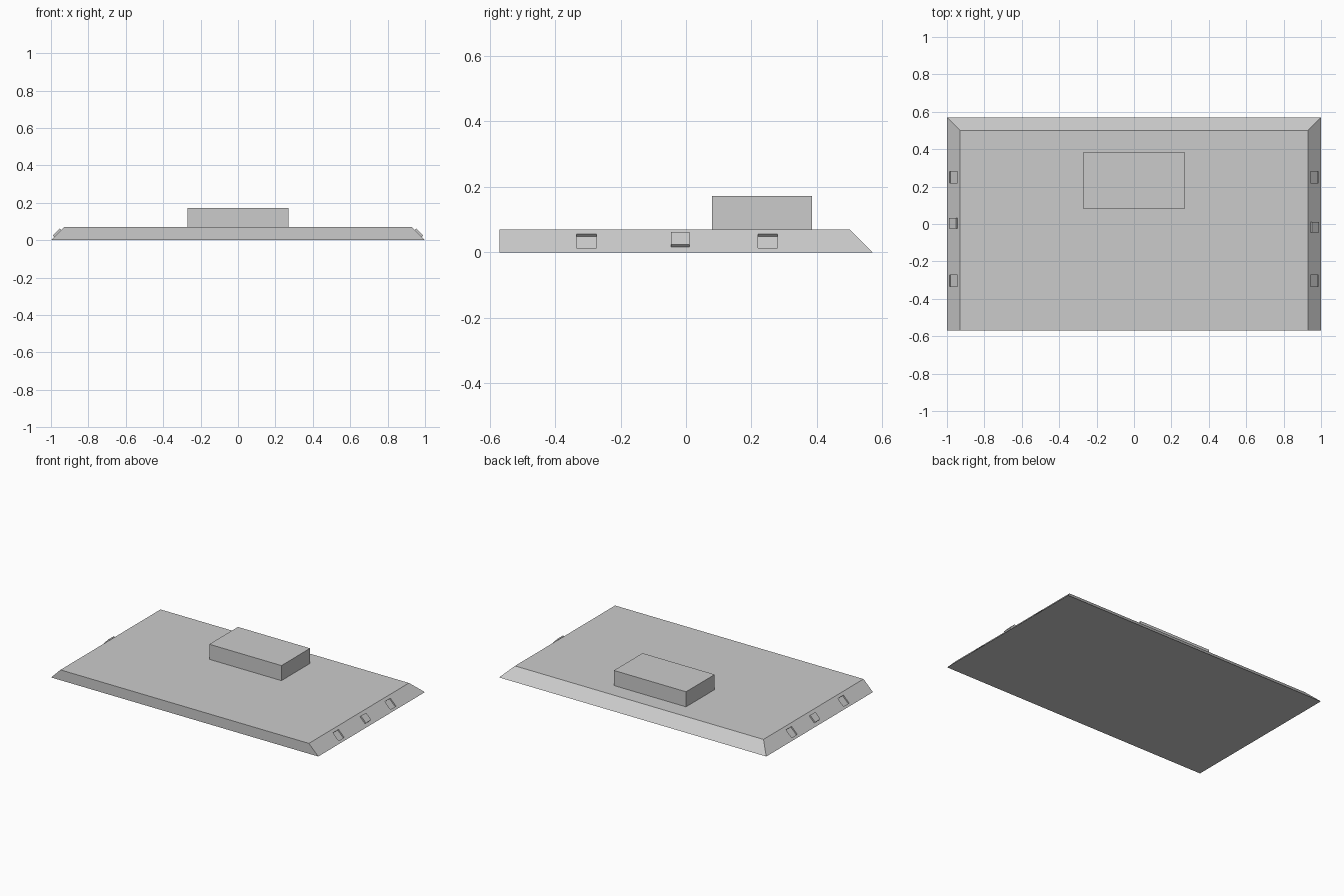
import bpy
import bmesh
from math import pi
from mathutils import Matrix, Vector

if "Cube" in bpy.data.objects:
    bpy.data.objects.remove(bpy.data.objects["Cube"], do_unlink=True)

HALF_X, HALF_Y, HEIGHT, SLOPE = 1.0, 0.57, 0.07, 0.07

grey = bpy.data.materials.new("plain_grey")
grey.use_nodes = True
colour = (0.6, 0.6, 0.6, 1)
grey.diffuse_color = colour
grey.node_tree.nodes["Principled BSDF"].inputs["Base Color"].default_value = colour


def add_object(name, bm):
    mesh = bpy.data.meshes.new(name)
    bm.to_mesh(mesh)
    bm.free()
    mesh.materials.append(grey)
    obj = bpy.data.objects.new(name, mesh)
    bpy.context.collection.objects.link(obj)
    return obj


def box(name, centre, size, tilt=0):
    bm = bmesh.new()
    matrix = (Matrix.Translation(centre) @ Matrix.Rotation(tilt, 4, "Y")
              @ Matrix.Diagonal((*size, 1)))
    bmesh.ops.create_cube(bm, size=1, matrix=matrix)
    return add_object(name, bm)


def side_box(name, side, y, z, size):
    # Box lying on a sloping side, centred on the slope's surface
    return box(name, Vector((side * (HALF_X - z), y, z)), size, side * pi / 4)


# Hull: vertical front, sloping back and sides
bm = bmesh.new()
bmesh.ops.create_cube(bm, size=1, matrix=Matrix.Translation((0, 0, 0.5)))
for v in bm.verts:
    top = v.co.z > 0.5
    inset = SLOPE if top else 0
    v.co.x *= 2 * (HALF_X - inset)
    v.co.y = HALF_Y - inset if v.co.y > 0 else -HALF_Y
    v.co.z = HEIGHT if top else 0
hull = add_object("hull", bm)

# Upper block near the back
box("upper_block", (0, 0.232, 0.12), (0.54, 0.306, 0.104))

# Side fittings: two shallow recesses and one raised plate per side
for side, label, plate_y in ((1, "left", -0.018), (-1, "right", 0.005)):
    for place, y in (("front", -0.304), ("back", 0.25)):
        cutter = side_box(f"{label}_{place}_recess_cutter", side, y, 0.034,
                          (0.06, 0.06, 0.018))
        cutter.hide_render = True
        cutter.hide_viewport = True
        cut = hull.modifiers.new(f"{label}_{place}_recess", "BOOLEAN")
        cut.operation = "DIFFERENCE"
        cut.solver = "EXACT"
        cut.object = cutter
    side_box(f"{label}_raised_plate", side, plate_y, 0.036, (0.054, 0.056, 0.02))
